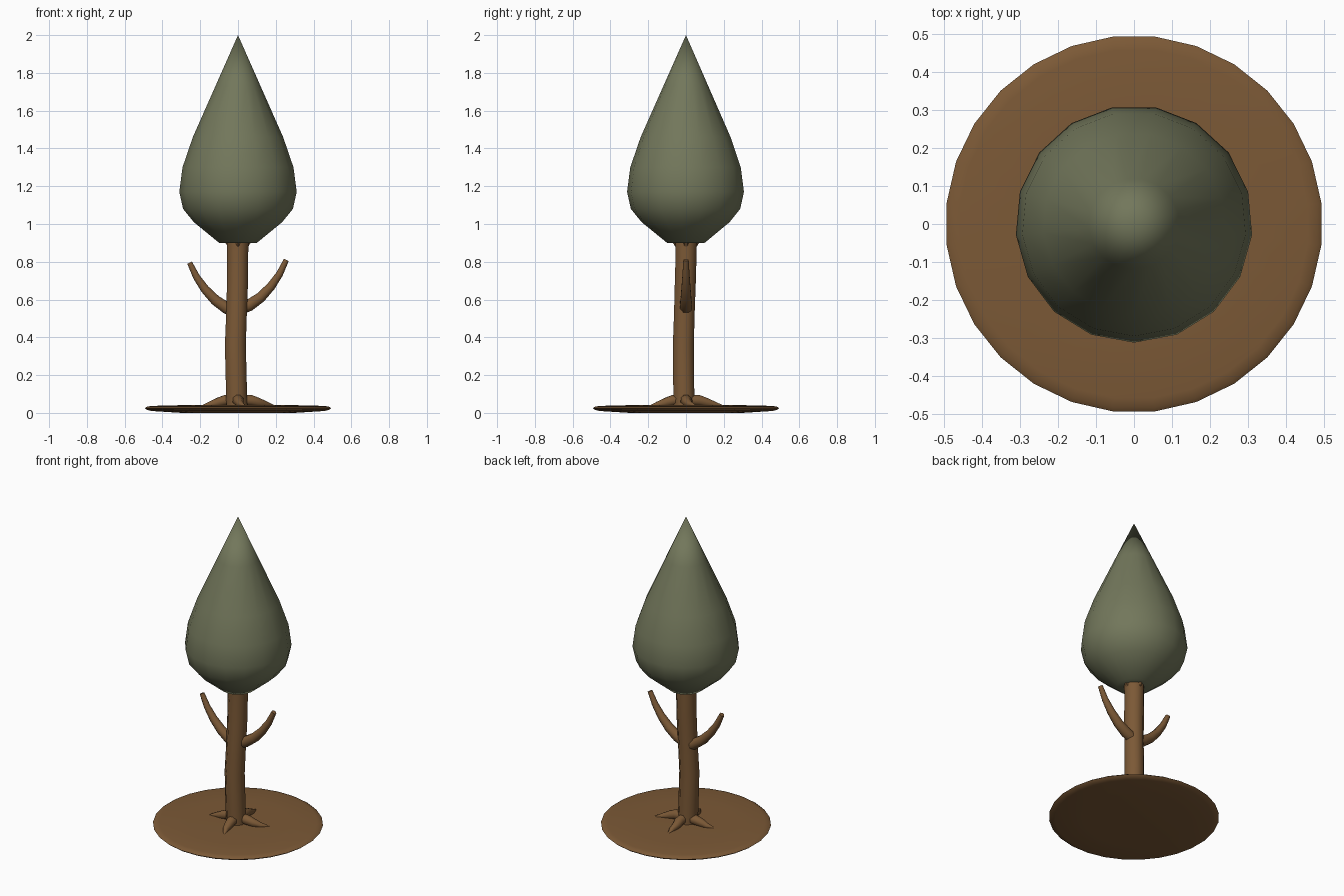
import bpy, bmesh, math
from mathutils import Vector

if "Cube" in bpy.data.objects:
    bpy.data.objects.remove(bpy.data.objects["Cube"])


def material(name, color):
    m = bpy.data.materials.new(name)
    m.diffuse_color = (*color, 1)
    m.use_nodes = True
    m.node_tree.nodes["Principled BSDF"].inputs["Base Color"].default_value = m.diffuse_color
    return m


brown = material("bark_brown", (0.20, 0.10, 0.037))
green = material("leaf_green", (0.17, 0.185, 0.105))


def finish(name, bm, mat, angle=50):
    bmesh.ops.recalc_face_normals(bm, faces=bm.faces[:])
    me = bpy.data.meshes.new(name)
    bm.to_mesh(me)
    bm.free()
    ob = bpy.data.objects.new(name, me)
    bpy.context.collection.objects.link(ob)
    me.materials.append(mat)
    bpy.ops.object.select_all(action='DESELECT')
    ob.select_set(True)
    bpy.context.view_layer.objects.active = ob
    bpy.ops.object.shade_smooth_by_angle(angle=math.radians(angle))
    return ob


def skin(bm, rings, cap_end=True):
    n = len(rings[0])
    for a, b in zip(rings, rings[1:]):
        for i in range(n):
            j = (i + 1) % n
            bm.faces.new((a[i], a[j], b[j], b[i]))
    bm.faces.new(rings[0])
    if cap_end:
        bm.faces.new(rings[-1])


def lathe(name, profile, n, start, mat, apex=None):
    bm = bmesh.new()
    rings = []
    for r, z in profile:
        angles = [start + math.tau * i / n for i in range(n)]
        rings.append([bm.verts.new((r * math.cos(a), r * math.sin(a), z)) for a in angles])
    skin(bm, rings, apex is None)
    if apex is not None:
        tip = bm.verts.new((0, 0, apex))
        for i in range(n):
            bm.faces.new((rings[-1][i], rings[-1][(i + 1) % n], tip))
    return finish(name, bm, mat)


def tube(name, path, n, mat):
    """Tapered tube through (x, y, z, radius) points."""
    bm = bmesh.new()
    pts = [Vector(p[:3]) for p in path]
    d0 = pts[-1] - pts[0]
    ref = Vector((1, 0, 0)) if d0.z > 0.8 * d0.length else d0.cross(Vector((0, 0, 1))).normalized()
    rings = []
    for k, p in enumerate(pts):
        t = (pts[min(k + 1, len(pts) - 1)] - pts[max(k - 1, 0)]).normalized()
        u = (ref - t * ref.dot(t)).normalized()
        v = t.cross(u)
        r = path[k][3]
        angles = [math.tau * (i + 0.5) / n for i in range(n)]
        rings.append([bm.verts.new(p + r * (math.cos(a) * u + math.sin(a) * v)) for a in angles])
    skin(bm, rings)
    return finish(name, bm, mat)


# Thin lens-shaped soil disc
lathe("soil_disc", [(0.30, 0.0), (0.46, 0.010), (0.485, 0.016), (0.496, 0.025),
                    (0.485, 0.033), (0.46, 0.037), (0.30, 0.041)],
      28, math.pi / 28, brown)

# Teardrop foliage
lathe("foliage", [(0.10, 0.90), (0.235, 1.01), (0.292, 1.08), (0.312, 1.17),
                  (0.295, 1.30), (0.24, 1.46), (0.12, 1.73)],
      17, -math.pi / 2, green, apex=2.0)

# Gently bent trunk
tube("trunk", [(-0.006, -0.010, 0.03, 0.060), (-0.010, -0.013, 0.20, 0.060),
               (-0.014, -0.014, 0.36, 0.060), (-0.008, -0.009, 0.52, 0.059),
               (-0.003, -0.004, 0.68, 0.060), (-0.002, 0.0, 0.82, 0.060),
               (-0.001, 0.0, 0.93, 0.062)], 8, brown)

# Two upswept branches
for name, s, dz in (("branch_right", 1, 0.0), ("branch_left", -1, -0.015)):
    tube(name, [(s * 0.01, 0, 0.55 + dz, 0.034), (s * 0.06, 0, 0.57 + dz, 0.034),
                (s * 0.12, 0, 0.612 + dz, 0.030), (s * 0.175, 0, 0.67 + dz, 0.025),
                (s * 0.22, 0, 0.735 + dz, 0.020), (s * 0.256, 0, 0.81 + dz, 0.015)],
         8, brown)

# Four roots curling onto the soil, and matching stubs under the foliage
tips = {"right": (0.19, 0.05), "left": (-0.19, -0.02), "front": (0.035, -0.19), "back": (-0.01, 0.195)}
dirs = {"right": (1, 0), "left": (-1, 0), "front": (0, -1), "back": (0, 1)}
for side, (tx, ty) in tips.items():
    dx, dy = dirs[side]
    tube("root_" + side,
         [(dx * 0.02, dy * 0.02, 0.070, 0.030),
          (dx * 0.07, dy * 0.07, 0.066, 0.030),
          (dx * 0.105 - dy * 0.006, dy * 0.105 + dx * 0.006, 0.056, 0.026),
          (dx * 0.145 + (tx - dx * 0.19) * 0.4, dy * 0.145 + (ty - dy * 0.19) * 0.4, 0.045, 0.018),
          (tx, ty, 0.036, 0.005)], 8, brown)
    tube("top_stub_" + side,
         [(dx * 0.035, dy * 0.035, 0.87, 0.014), (dx * 0.05, dy * 0.05, 0.90, 0.016),
          (dx * 0.085, dy * 0.085, 0.94, 0.012)], 6, brown)
